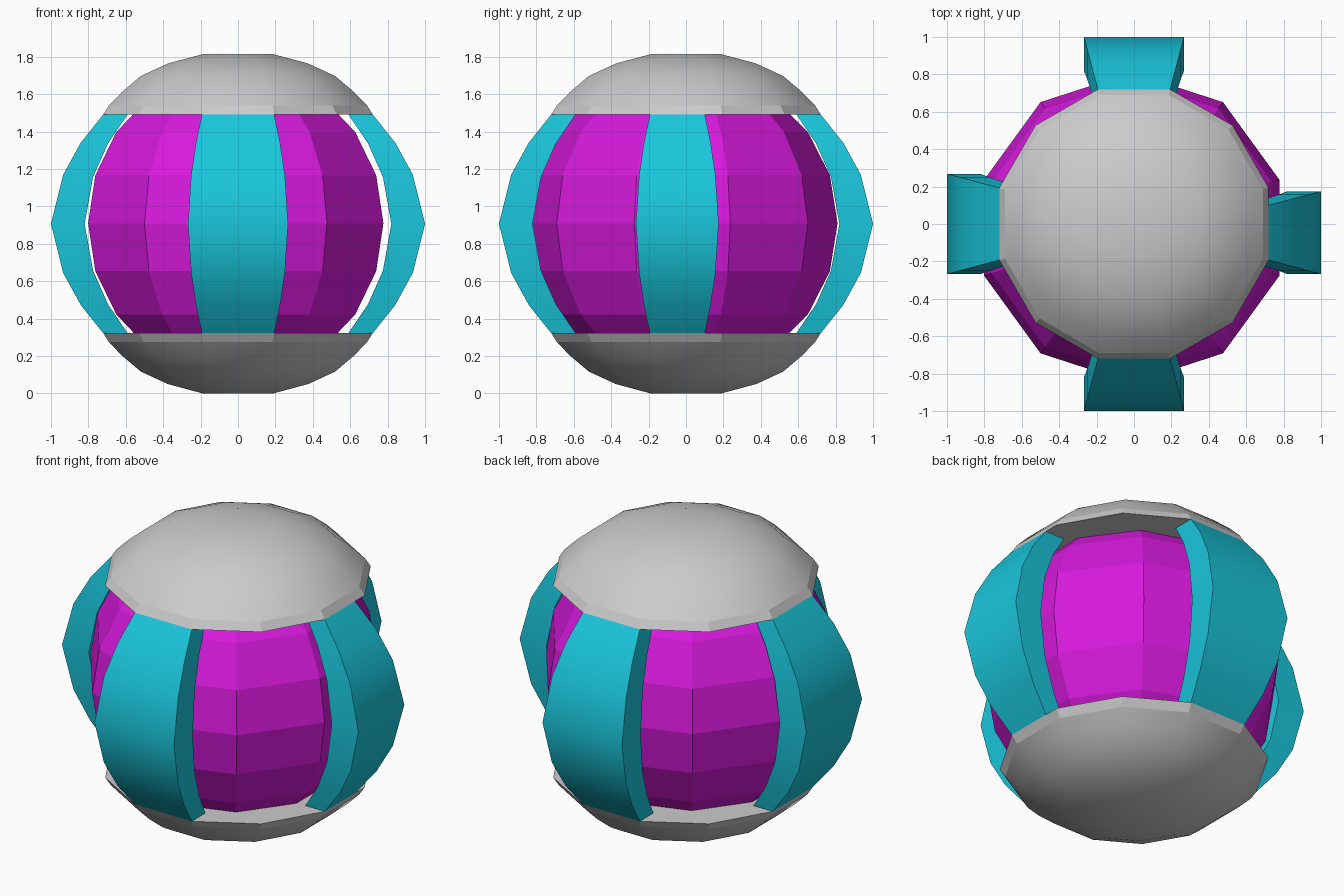
import bpy, bmesh, math
from mathutils import Matrix

if "Cube" in bpy.data.objects:
    bpy.data.objects.remove(bpy.data.objects["Cube"])

MID = 0.907                       # height of the centre
TAN = math.tan(math.radians(15))  # half width of one of 12 sides


def material(name, rgb):
    m = bpy.data.materials.new(name)
    m.diffuse_color = (*rgb, 1)
    m.use_nodes = True
    m.node_tree.nodes["Principled BSDF"].inputs["Base Color"].default_value = m.diffuse_color
    return m


def finish(bm, name, mat=None):
    bmesh.ops.recalc_face_normals(bm, faces=bm.faces[:])
    me = bpy.data.meshes.new(name)
    bm.to_mesh(me)
    bm.free()
    ob = bpy.data.objects.new(name, me)
    bpy.context.collection.objects.link(ob)
    if mat:
        me.materials.append(mat)
    return ob


cyan = material("cyan", (0.01, 0.57, 0.72))
purple = material("purple", (0.68, 0.01, 0.72))

# Domed caps: 12-sided rings with a flat lip, closed underneath
CAP = [(0.72, 0.585), (0.69, 0.633), (0.62, 0.705), (0.52, 0.79),
       (0.375, 0.857), (0.188, 0.907)]


def cap(name, side):
    bm = bmesh.new()
    rings = []
    for r, h in CAP:
        rad = r / math.cos(math.radians(15))
        rings.append([bm.verts.new((rad * math.cos(math.radians(15 + 30 * i)),
                                    rad * math.sin(math.radians(15 + 30 * i)),
                                    MID + side * h)) for i in range(12)])
    for k in range(len(rings) - 1):
        for i in range(12):
            j = (i + 1) % 12
            f = bm.faces.new((rings[k][i], rings[k][j], rings[k + 1][j], rings[k + 1][i]))
            f.smooth = k > 0
    bm.faces.new(rings[-1]).smooth = True
    bm.faces.new(rings[0])
    finish(bm, name)


cap("top_cap", 1)
cap("bottom_cap", -1)

# Inner faceted ball
bm = bmesh.new()
bmesh.ops.create_uvsphere(bm, u_segments=10, v_segments=10, radius=0.83,
                          matrix=Matrix.Translation((-0.012, -0.02, 0.91)))
finish(bm, "inner_ball", purple)

# Four thick curved bands joining the caps
HALF_OUT = [(1.0, 0), (0.935, 0.262), (0.84, 0.435), (0.72, 0.585)]
HALF_IN = [(0.82, 0), (0.775, 0.25), (0.695, 0.43), (0.59, 0.585)]


def mirrored(half):
    return [(r, -h) for r, h in half[:0:-1]] + half


def band(name, angle, trim=0.0):
    bm = bmesh.new()
    rows = []
    for (ro, ho), (ri, hi) in zip(mirrored(HALF_OUT), mirrored(HALF_IN)):
        lo, hi_y = -TAN * ro, TAN * ro - trim
        rows.append([bm.verts.new(p) for p in (
            (ro, lo, MID + ho), (ro, hi_y, MID + ho),
            (ri, hi_y, MID + hi), (ri, lo, MID + hi))])
    for a, b in zip(rows, rows[1:]):
        for i in range(4):
            j = (i + 1) % 4
            f = bm.faces.new((a[i], a[j], b[j], b[i]))
            f.smooth = True
            # keep the band's long edges crisp
            bm.edges.get((a[i], b[i])).smooth = False
            bm.edges.get((a[j], b[j])).smooth = False
    bm.faces.new(rows[0])
    bm.faces.new(rows[-1])
    bm.transform(Matrix.Rotation(math.radians(angle), 4, 'Z'))
    finish(bm, name, cyan)


band("right_band", 0, 0.093)
band("back_band", 90)
band("left_band", 180)
band("front_band", 270)
